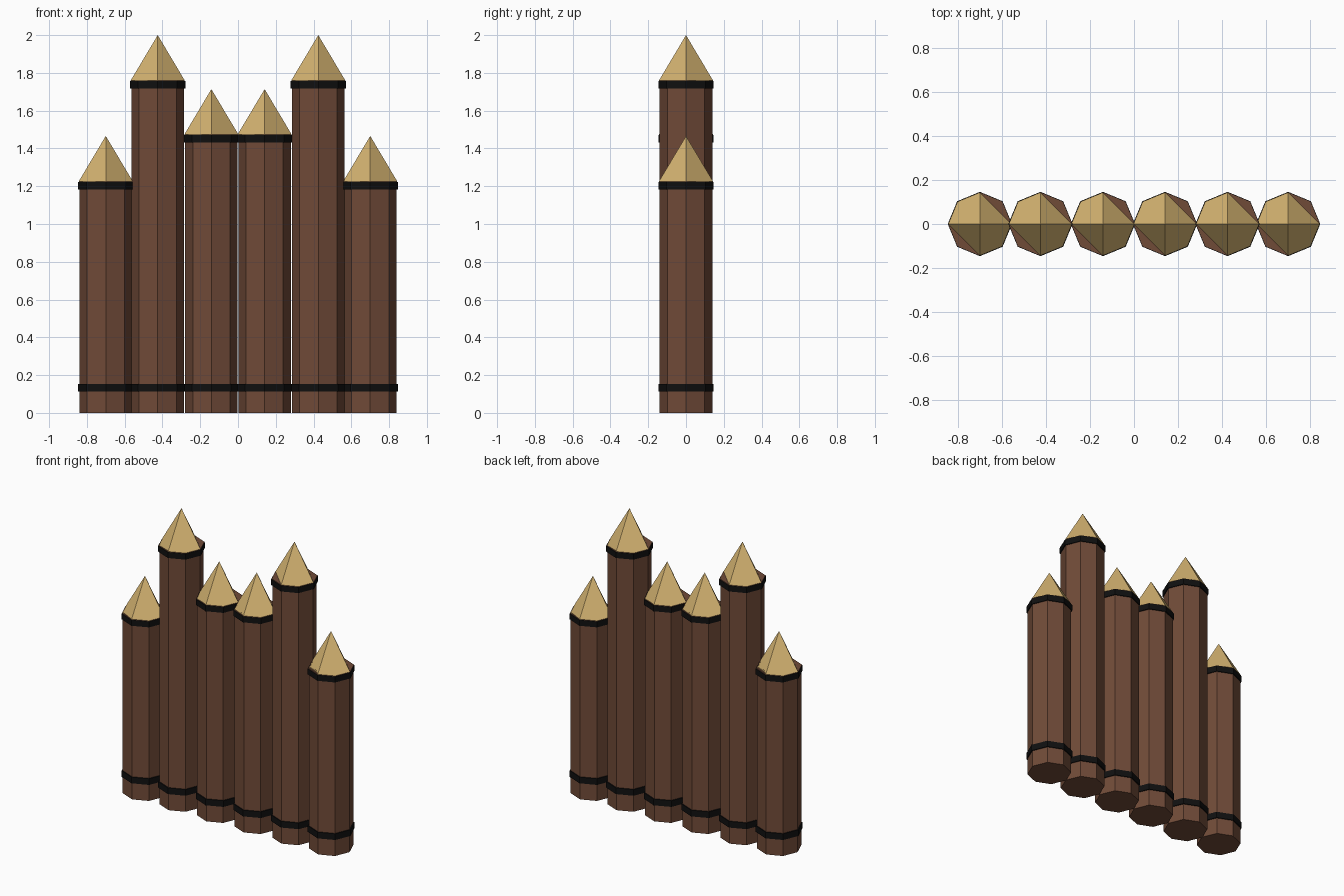
import bpy, bmesh, math

if "Cube" in bpy.data.objects:
    bpy.data.objects.remove(bpy.data.objects["Cube"])


def material(name, rgb):
    m = bpy.data.materials.new(name)
    m.diffuse_color = (*rgb, 1)
    m.use_nodes = True
    m.node_tree.nodes["Principled BSDF"].inputs["Base Color"].default_value = m.diffuse_color
    return m


BROWN = material("brown bark", (0.162, 0.069, 0.039))
TAN = material("cut wood", (0.66, 0.45, 0.165))
BLACK = material("black iron", (0.005, 0.005, 0.005))
SIDES = 8


def add_object(name, bm, mat):
    bmesh.ops.recalc_face_normals(bm, faces=bm.faces)
    mesh = bpy.data.meshes.new(name)
    bm.to_mesh(mesh)
    bm.free()
    mesh.materials.append(mat)
    ob = bpy.data.objects.new(name, mesh)
    bpy.context.collection.objects.link(ob)
    return ob


def ring(bm, x, r, z):
    return [bm.verts.new((x + r * math.cos(i * math.tau / SIDES),
                          r * math.sin(i * math.tau / SIDES), z))
            for i in range(SIDES)]


def prism(name, x, sections, mat):
    """Closed octagonal column through (radius, height) sections."""
    bm = bmesh.new()
    rings = [ring(bm, x, r, z) for r, z in sections]
    for a, b in zip(rings, rings[1:]):
        for i in range(SIDES):
            j = (i + 1) % SIDES
            bm.faces.new((a[i], a[j], b[j], b[i]))
    bm.faces.new(rings[0][::-1])
    bm.faces.new(rings[-1])
    return add_object(name, bm, mat)


def point(name, x, r, z, height):
    """Sharpened tip: four broad facets on an octagonal base."""
    bm = bmesh.new()
    base = ring(bm, x, r, z)
    apex = bm.verts.new((x, 0, z + height))
    for k in range(4):
        a, b, c = base[2 * k], base[2 * k + 1], base[(2 * k + 2) % SIDES]
        # opposite facets fold the same way
        bm.faces.new((a, b, c, apex) if k % 2 == 0 else (apex, a, b, c))
    bm.faces.new(base[::-1])
    return add_object(name, bm, TAN)


# (distance from centre, shoulder height), mirrored left and right
for x0, top in ((0.141, 1.474), (0.425, 1.76), (0.70, 1.226)):
    for side in (-1, 1):
        x = side * x0
        # log with a slim rim under the tip
        prism("log", x, [(0.139, 0), (0.139, top - 0.02),
                         (0.143, top - 0.01), (0.143, top)], BROWN)
        # iron bands
        for z0, z1 in ((0.112, 0.154), (top - 0.043, top - 0.004)):
            prism("iron_band", x, [(0.146, z0), (0.146, z1)], BLACK)
        point("sharpened_tip", x, 0.143, top, 0.24)
